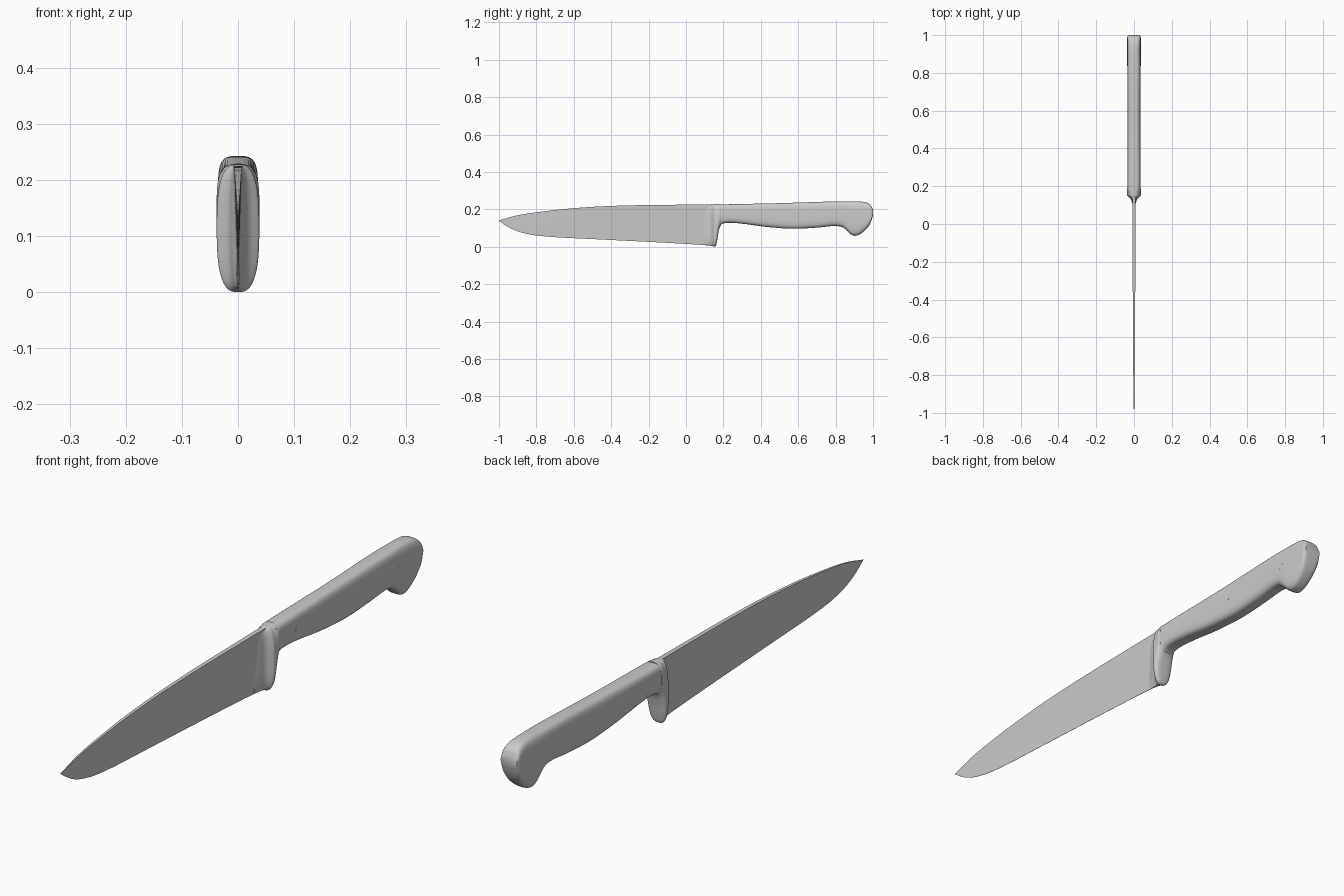
import bpy, bmesh, math

if "Cube" in bpy.data.objects:
    bpy.data.objects.remove(bpy.data.objects["Cube"])


def curve(keys, y):
    """Smooth (Hermite) interpolation through (y, value) keys."""
    if y <= keys[0][0]:
        return keys[0][1]
    if y >= keys[-1][0]:
        return keys[-1][1]
    s = [(b[1] - a[1]) / (b[0] - a[0]) for a, b in zip(keys, keys[1:])]
    # limited tangents avoid overshoot
    m = [s[0]] + [2 * p * q / (p + q) if p * q > 0 else 0 for p, q in zip(s, s[1:])] + [s[-1]]
    i = next(k for k in range(len(s)) if y <= keys[k + 1][0])
    h = keys[i + 1][0] - keys[i][0]
    t = (y - keys[i][0]) / h
    return ((2*t**3 - 3*t**2 + 1) * keys[i][1] + (t**3 - 2*t**2 + t) * h * m[i]
            + (3*t**2 - 2*t**3) * keys[i + 1][1] + (t**3 - t**2) * h * m[i + 1])


def loft(name, stations, section, angle=40):
    """Skin closed sections placed along y."""
    bm = bmesh.new()
    rings = [[bm.verts.new((x, y, z)) for x, z in section(y)] for y in stations]
    n = len(rings[0])
    for a, b in zip(rings, rings[1:]):
        for i in range(n):
            bm.faces.new((a[i], a[(i + 1) % n], b[(i + 1) % n], b[i]))
    bm.faces.new(rings[0])
    bm.faces.new(rings[-1])
    bmesh.ops.recalc_face_normals(bm, faces=bm.faces)
    me = bpy.data.meshes.new(name)
    bm.to_mesh(me)
    bm.free()
    ob = bpy.data.objects.new(name, me)
    bpy.context.collection.objects.link(ob)
    smooth(ob, angle)
    return ob


def smooth(ob, angle):
    bpy.ops.object.select_all(action='DESELECT')
    ob.select_set(True)
    bpy.context.view_layer.objects.active = ob
    bpy.ops.object.shade_smooth_by_angle(angle=math.radians(angle))


def rounded(bot, top, wid, power, n=48):
    """Superellipse section driven by bottom, top and half-width curves."""
    def section(y):
        lo, hi, w = curve(bot, y), curve(top, y), curve(wid, y)
        pts = []
        for i in range(n):
            a = 2 * math.pi * (i + 0.5) / n
            c, s = math.cos(a), math.sin(a)
            pts.append((w * math.copysign(abs(c) ** (2 / power), c),
                        (lo + hi) / 2 + (hi - lo) / 2 * math.copysign(abs(s) ** (2 / power), s)))
        return pts
    return section


def span(a, b, n):
    return [a + (b - a) * i / n for i in range(n + 1)]


# Blade: wedge section, thick at the spine, thin at the edge
spine = [(-1, .141), (-.9, .168), (-.8, .184), (-.6, .206), (-.4, .218), (-.2, .223), (.16, .226)]
edge = [(-1, .139), (-.97, .117), (-.93, .094), (-.88, .076), (-.8, .060), (-.7, .051),
        (-.5, .041), (0, .015), (.16, .004)]
thick = [(-1, .001), (-.8, .004), (-.5, .006), (0, .008), (.16, .009)]


def wedge(y):
    lo, hi, t = curve(edge, y), curve(spine, y), curve(thick, y)
    mid = lo + (hi - lo) * .5
    return [(.0004, lo), (t * .6, mid), (t, hi), (-t, hi), (-t * .6, mid), (-.0004, lo)]


loft("blade", span(-1, -.8, 16) + span(-.78, .155, 30), wedge, 25)

# Bolster: flares out of the blade, with a finger guard dropping to the heel
loft("bolster", span(.09, .148, 12) + span(.15, .187, 20),
     rounded([(.09, .009), (.14, .004), (.152, .0), (.160, .004), (.166, .03),
              (.172, .068), (.18, .102), (.187, .117)],
             [(.09, .225), (.14, .226), (.152, .228), (.187, .229)],
             [(.09, .003), (.11, .010), (.13, .016), (.143, .027), (.150, .036),
              (.156, .038), (.178, .038), (.187, .036)], 2.8))

# Handle: swelling grip with hooked, rounded butt
loft("handle", span(.175, .82, 40) + span(.83, .97, 20) + span(.974, 1, 12),
     rounded([(.175, .105), (.185, .118), (.205, .126), (.24, .128), (.3, .123), (.45, .104),
              (.58, .096), (.7, .102), (.8, .111), (.835, .105), (.86, .086), (.88, .067),
              (.9, .058), (.92, .062), (.95, .081), (.975, .107), (.99, .135), (1, .168)],
             [(.175, .226), (.5, .233), (.8, .242), (.9, .243), (.95, .240), (.975, .232),
              (.99, .219), (1, .197)],
             [(.175, .034), (.6, .034), (.9, .036), (.985, .036), (1, .032)], 3.8))

# Rivets: flush pins through the handle
for i, (y, z, half) in enumerate([(.29, .175, .0341), (.56, .168, .0341), (.86, .168, .0360)]):
    bpy.ops.mesh.primitive_cylinder_add(vertices=24, radius=.013, depth=half * 2,
                                        location=(0, y, z), rotation=(0, math.pi / 2, 0))
    pin = bpy.context.object
    pin.name = f"rivet_{i + 1}"
    smooth(pin, 40)
